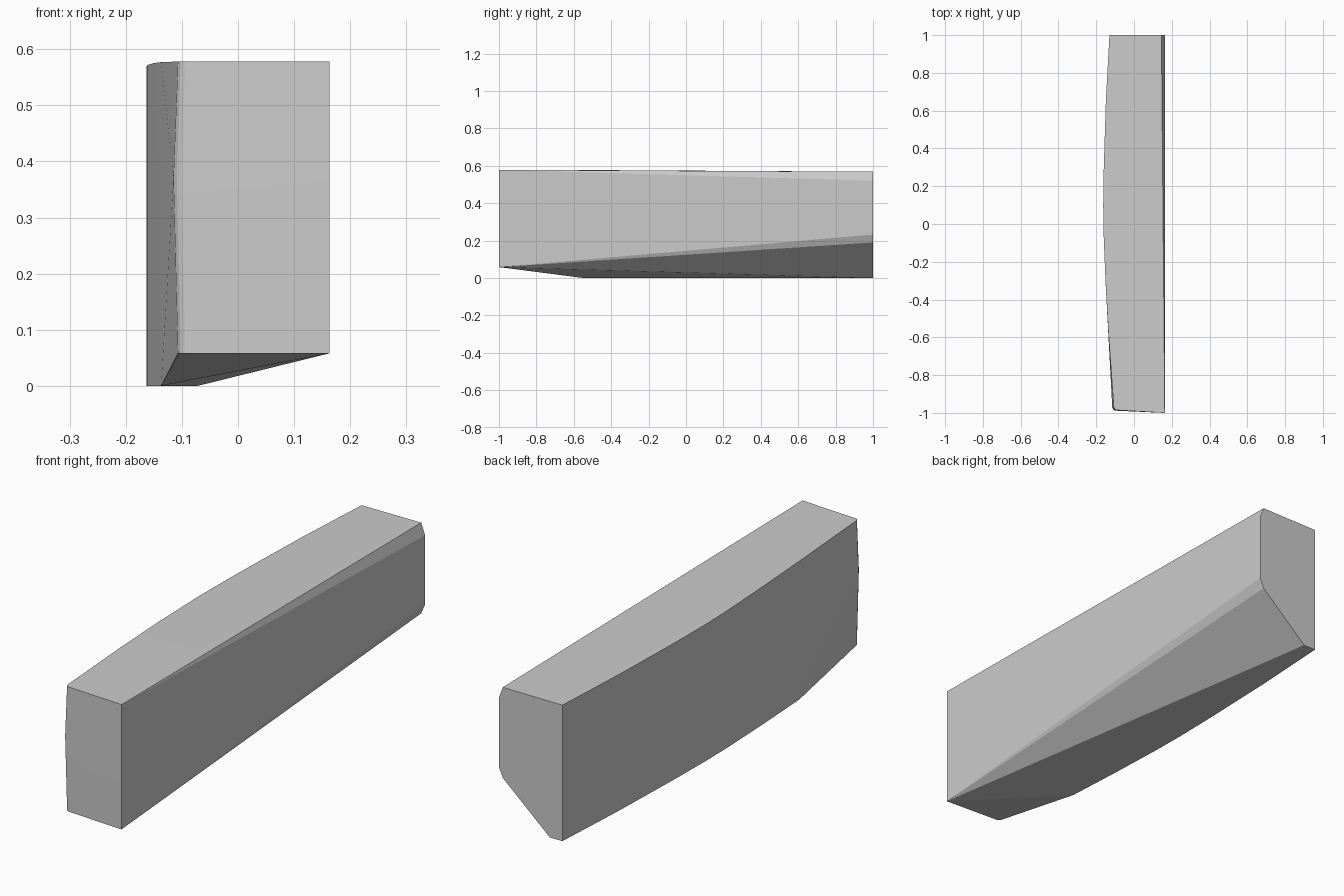
import bpy, bmesh

if "Cube" in bpy.data.objects:
    bpy.data.objects.remove(bpy.data.objects["Cube"])

# Outline of the bowed left side: x, y, bottom z, top z
bowed_side = [
    (-0.130, 1.00, 0.0, 0.567), (-0.149, 0.65, 0.0, 0.568),
    (-0.160, 0.30, 0.0, 0.569), (-0.163, 0.10, 0.0, 0.570),
    (-0.161, -0.05, 0.0, 0.572), (-0.151, -0.30, 0.0, 0.575),
    (-0.137, -0.55, 0.0, 0.577), (-0.107, -0.970, 0.058, 0.578),
    (-0.102, -0.980, 0.058, 0.578), (-0.094, -0.985, 0.058, 0.578),
]
points = []
for x, y, low, high in bowed_side:
    points += [(x, y, low), (x, y, high)]

# Slight bulge half way up the rounded front corner
points += [(-0.115, -0.973, 0.37), (-0.109, -0.983, 0.37), (-0.102, -0.988, 0.37)]

# Straight right edge at the front
points += [(0.163, -1, 0.058), (0.163, -1, 0.578)]

# Chamfered and undercut back end
points += [(x, 1, z) for x, z in
           [(-0.072, 0), (0.145, 0.19), (0.163, 0.232), (0.163, 0.52), (0.145, 0.568)]]

# Wrap the outline into one solid faceted block
bm = bmesh.new()
for p in points:
    bm.verts.new(p)
hull = bmesh.ops.convex_hull(bm, input=bm.verts)
loose = [v for v in bm.verts if not v.link_faces]
bmesh.ops.delete(bm, geom=loose, context='VERTS')
bmesh.ops.dissolve_limit(bm, angle_limit=0.003, verts=bm.verts, edges=bm.edges)
bmesh.ops.recalc_face_normals(bm, faces=bm.faces)
mesh = bpy.data.meshes.new("tapered_block")
bm.to_mesh(mesh)
bm.free()
block = bpy.data.objects.new("tapered_block", mesh)
bpy.context.collection.objects.link(block)

# Smooth the shallow bow, keep the real corners sharp
bpy.context.view_layer.objects.active = block
block.select_set(True)
bpy.ops.object.shade_smooth_by_angle(angle=0.15)
